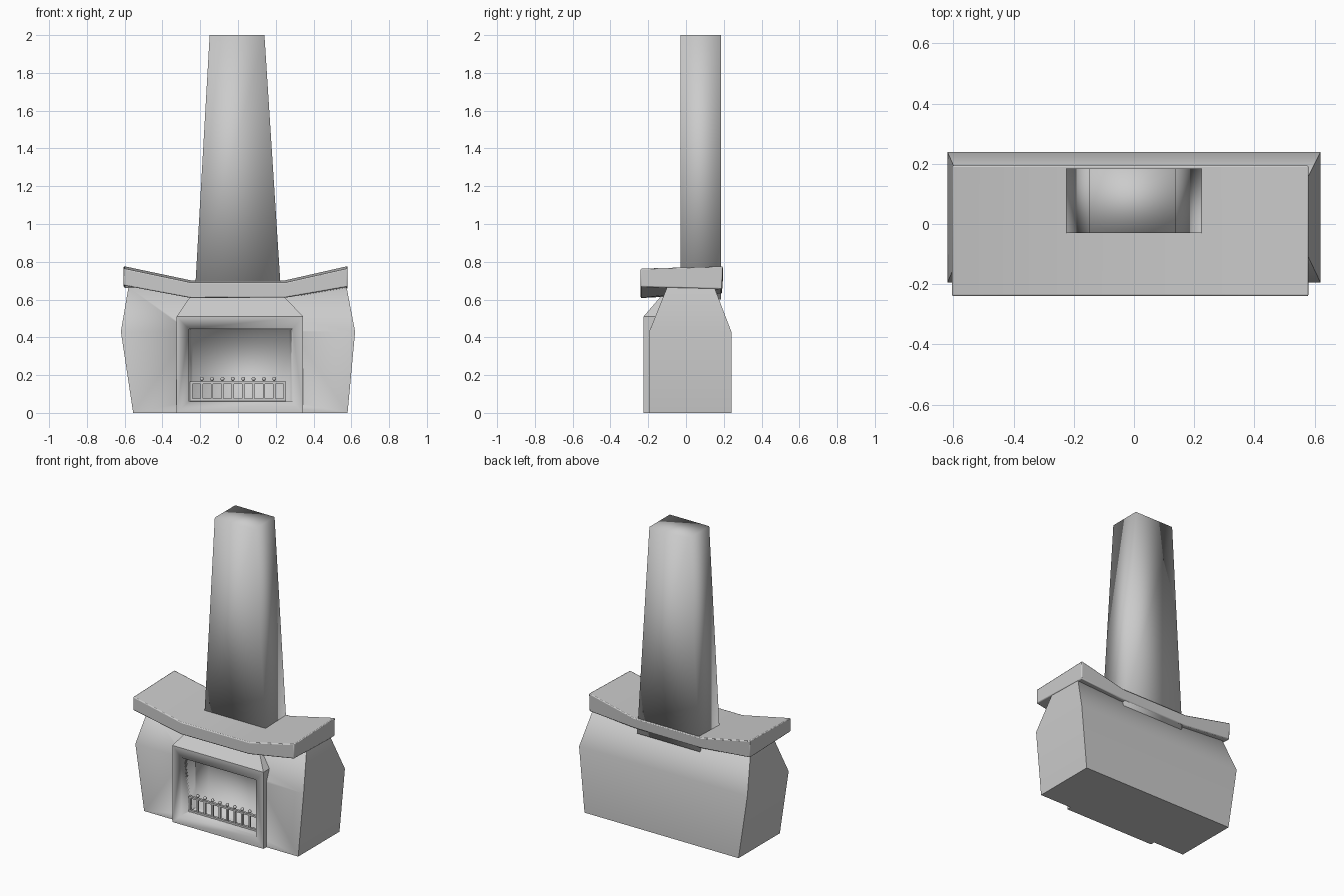
import bpy, bmesh, math
from mathutils import Matrix

cube = bpy.data.objects.get("Cube")
if cube:
    bpy.data.objects.remove(cube, do_unlink=True)

GREY = (0.6, 0.6, 0.6, 1)
stone = bpy.data.materials.new("grey_stone")
stone.use_nodes = True
stone.diffuse_color = GREY
stone.node_tree.nodes["Principled BSDF"].inputs["Base Color"].default_value = GREY


def finish(name, bm, angle=70):
    bmesh.ops.recalc_face_normals(bm, faces=bm.faces)
    mesh = bpy.data.meshes.new(name)
    bm.to_mesh(mesh)
    bm.free()
    mesh.materials.append(stone)
    ob = bpy.data.objects.new(name, mesh)
    bpy.context.collection.objects.link(ob)
    bpy.ops.object.select_all(action="DESELECT")
    ob.select_set(True)
    bpy.context.view_layer.objects.active = ob
    bpy.ops.object.shade_smooth_by_angle(angle=math.radians(angle))
    return ob


def loft(name, sections, angle=70):
    """Skin matching rings of points and cap both ends."""
    bm = bmesh.new()
    rings = [[bm.verts.new(p) for p in s] for s in sections]
    for a, b in zip(rings, rings[1:]):
        for i in range(len(a)):
            j = (i + 1) % len(a)
            bm.faces.new((a[i], a[j], b[j], b[i]))
    bm.faces.new(rings[0])
    bm.faces.new(rings[-1])
    return finish(name, bm, angle)


def rect(x0, x1, y0, y1, z):
    return [(x0, y0, z), (x1, y0, z), (x1, y1, z), (x0, y1, z)]


def add_box(bm, x0, x1, y0, y1, z0, z1):
    m = Matrix.LocRotScale(((x0 + x1) / 2, (y0 + y1) / 2, (z0 + z1) / 2), None,
                           (x1 - x0, y1 - y0, z1 - z0))
    bmesh.ops.create_cube(bm, size=1, matrix=m)


# Bulging masonry body
body = loft("hearth_body", [
    rect(-0.555, 0.58, -0.195, 0.24, 0),
    rect(-0.62, 0.62, -0.195, 0.24, 0.43),
    rect(-0.58, 0.575, -0.1, 0.15, 0.665)])

# Surround with a sloping, chamfered hood
surround = loft("fire_surround", [
    rect(-0.325, 0.345, -0.225, 0.0, 0),
    rect(-0.325, 0.345, -0.225, 0.0, 0.51),
    rect(-0.25, 0.24, -0.13, 0.0, 0.62)], 30)


# Firebox opening cut through both
def frame(inset, y):
    x0, x1, z0, z1 = -0.26 + inset, 0.29 - inset, 0.06 + inset / 3, 0.445 - inset / 3
    return [(x0, y, z0), (x1, y, z0), (x1, y, z1), (x0, y, z1)]


cutter = loft("firebox_cutter", [frame(0, -0.4), frame(0, -0.225), frame(0.02, 0.04)])
cutter.hide_render = True
cutter.hide_viewport = True
cutter.display_type = "WIRE"
for ob in (body, surround):
    cut = ob.modifiers.new("firebox_opening", "BOOLEAN")
    cut.operation = "DIFFERENCE"
    cut.object = cutter
    cut.solver = "EXACT"

# Firebox lining, a thin open shell behind the opening
bm = bmesh.new()
front, back = [[bm.verts.new(p) for p in frame(i, y)] for i, y in ((0, -0.22), (0.02, 0.035))]
for i in range(4):
    j = (i + 1) % 4
    bm.faces.new((front[i], front[j], back[j], back[i]))
bm.faces.new(back)
lining = finish("firebox_lining", bm, 100)
lining.data.flip_normals()

# Upswept mantel slab
mantel = []
for x, bottom, top in ((-0.605, 0.675, 0.765), (-0.25, 0.608, 0.69),
                       (0.25, 0.61, 0.69), (0.58, 0.668, 0.765)):
    mantel.append([(x, -0.24, bottom), (x, 0.19, bottom - 0.012 if abs(x) > 0.5 else bottom + 0.022),
                   (x, 0.195, top + 0.012), (x, -0.24, top)])
slab = loft("mantel", mantel, 50)
bevel = slab.modifiers.new("soft_edges", "BEVEL")
bevel.width = 0.006
bevel.segments = 2
bevel.limit_method = "ANGLE"

# Tapering chimney
loft("chimney", [rect(-0.23, 0.23, -0.03, 0.185, 0.6),
                 rect(-0.15, 0.14, -0.03, 0.185, 2.0)], 100)

# Grate: rails, posts and knobs
Y = -0.15
bm = bmesh.new()
for z in (0.07, 0.16):
    add_box(bm, -0.255, 0.255, Y - 0.008, Y + 0.008, z - 0.006, z + 0.006)
COUNT = 10
for i in range(COUNT):
    x = -0.247 + i * 0.494 / (COUNT - 1)
    add_box(bm, x - 0.006, x + 0.006, Y - 0.006, Y + 0.006, 0.06, 0.165)
    if 0 < i < COUNT - 1:
        bmesh.ops.create_uvsphere(bm, u_segments=10, v_segments=6, radius=0.011,
                                  matrix=Matrix.Translation((x, Y, 0.18)))
finish("fire_grate", bm, 40)
